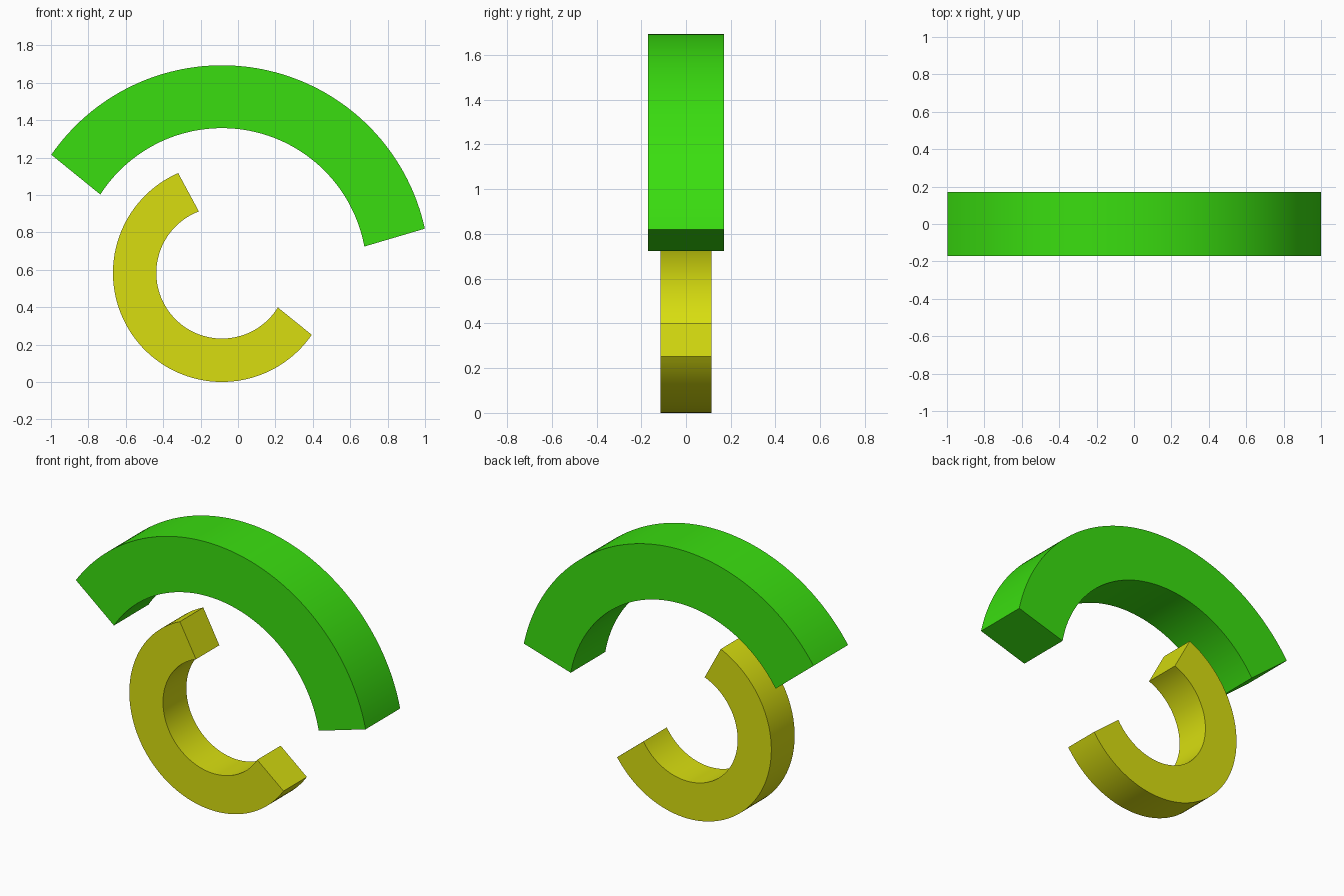
import bpy, bmesh, math

if "Cube" in bpy.data.objects:
    bpy.data.objects.remove(bpy.data.objects["Cube"])

CX, CZ = -0.0856, 0.583   # shared centre of both arcs
SEGS = 72


def material(name, rgb):
    mat = bpy.data.materials.new(name)
    mat.diffuse_color = (*rgb, 1.0)
    mat.use_nodes = True
    mat.node_tree.nodes["Principled BSDF"].inputs["Base Color"].default_value = mat.diffuse_color
    return mat


def arc_points(radius, start, end):
    """Points on a circle in the xz plane, angles in degrees."""
    pts = []
    for i in range(SEGS + 1):
        a = math.radians(start + (end - start) * i / SEGS)
        pts.append((CX + radius * math.cos(a), CZ + radius * math.sin(a)))
    return pts


def arc_block(name, outer, inner, half_depth, mat):
    """Thick arc: (radius, start, end) for each rim, with slanted cut ends."""
    bm = bmesh.new()
    rings = []
    for (xo, zo), (xi, zi) in zip(arc_points(*outer), arc_points(*inner)):
        rings.append([bm.verts.new(p) for p in (
            (xo, -half_depth, zo), (xo, half_depth, zo),
            (xi, half_depth, zi), (xi, -half_depth, zi))])
    for a, b in zip(rings, rings[1:]):
        for k in range(4):
            n = (k + 1) % 4
            bm.faces.new((a[k], a[n], b[n], b[k]))
    bm.faces.new(rings[0])
    bm.faces.new(rings[-1])
    bmesh.ops.recalc_face_normals(bm, faces=bm.faces)
    mesh = bpy.data.meshes.new(name)
    bm.to_mesh(mesh)
    bm.free()
    mesh.materials.append(mat)
    obj = bpy.data.objects.new(name, mesh)
    bpy.context.collection.objects.link(obj)
    # Smooth curved walls, crisp edges
    bpy.ops.object.select_all(action='DESELECT')
    obj.select_set(True)
    bpy.context.view_layer.objects.active = obj
    bpy.ops.object.shade_smooth_by_angle(angle=math.radians(30))


green = material("bright_green", (0.042, 0.73, 0.005))
yellow = material("acid_yellow", (0.686, 0.73, 0.005))

# Large upper arch
arc_block("outer_arch", (1.11, 12.3, 145.3), (0.774, 10.5, 147.2), 0.17, green)
# Smaller open ring below it
arc_block("inner_ring", (0.583, 113.7, 325.4), (0.351, 110.6, 328.3), 0.115, yellow)
